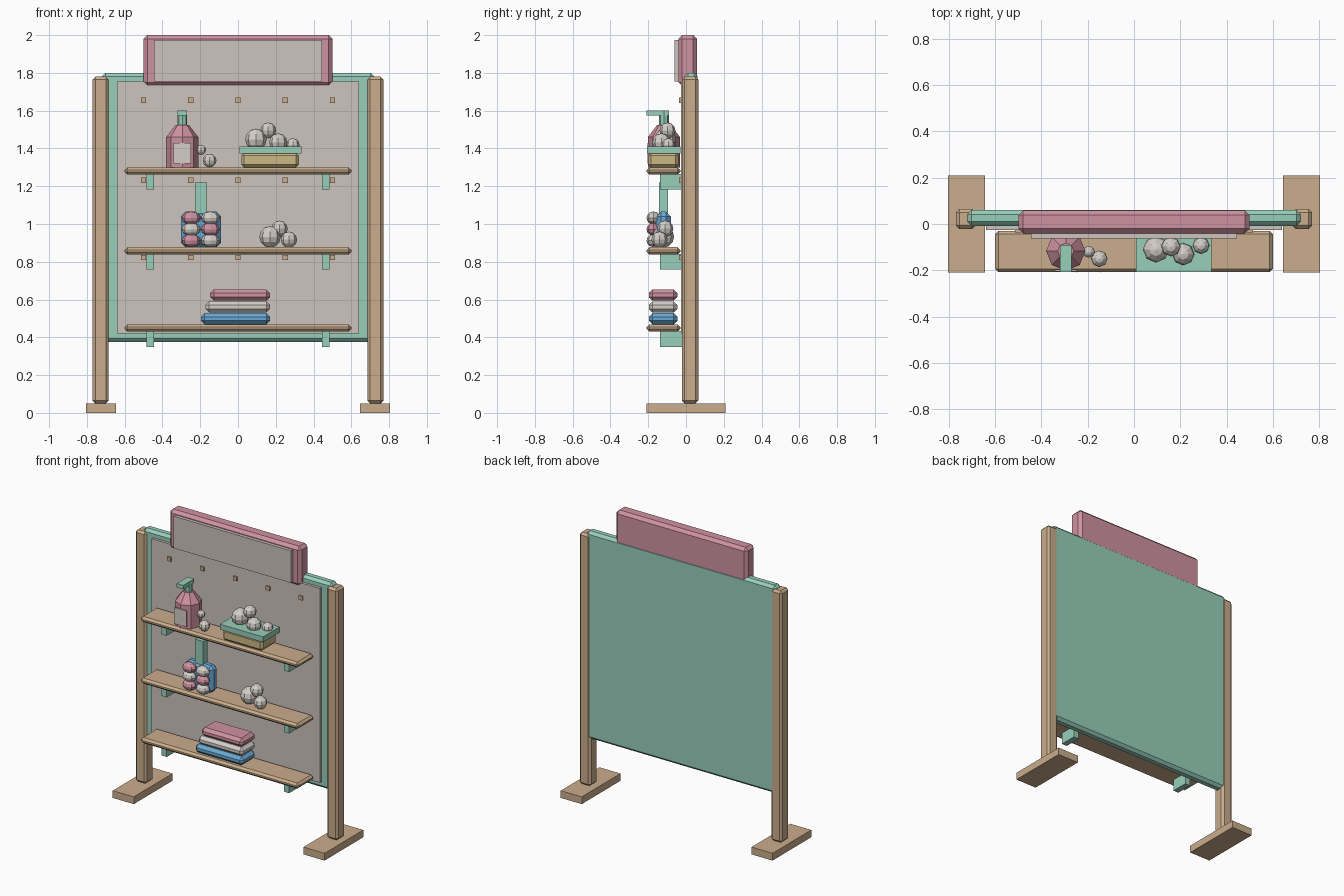
import bpy
import bmesh
from mathutils import Matrix

cube = bpy.data.objects.get("Cube")
if cube:
    bpy.data.objects.remove(cube, do_unlink=True)


def material(name, rgb):
    """Make one flat material from an 8-bit display colour."""
    lin = [((c / 255 + 0.055) / 1.055) ** 2.4 for c in rgb] + [1]
    m = bpy.data.materials.new(name)
    m.use_nodes = True
    m.diffuse_color = lin
    m.node_tree.nodes["Principled BSDF"].inputs["Base Color"].default_value = lin
    return m


wood = material("wood", (202, 173, 140))
teal = material("teal", (152, 207, 187))
pink = material("pink", (207, 146, 162))
beige = material("warm grey", (205, 195, 189))
white = material("soap white", (212, 206, 200))
blue = material("blue", (106, 169, 211))
straw = material("straw", (204, 184, 132))


def finish(name, bm, mat):
    mesh = bpy.data.meshes.new(name)
    bm.to_mesh(mesh)
    bm.free()
    mesh.materials.append(mat)
    obj = bpy.data.objects.new(name, mesh)
    bpy.context.collection.objects.link(obj)
    return obj


def box(name, mat, xs, ys, zs, bevel=0):
    """Box between the given limits, with an optional chamfer."""
    bm = bmesh.new()
    size = [b - a for a, b in (xs, ys, zs)]
    mid = [(a + b) / 2 for a, b in (xs, ys, zs)]
    bmesh.ops.create_cube(bm, size=1, matrix=Matrix.Translation(mid) @ Matrix.Diagonal((*size, 1)))
    if bevel:
        bmesh.ops.bevel(bm, geom=bm.edges[:], offset=bevel, segments=1,
                        affect='EDGES', profile=0.5)
    return finish(name, bm, mat)


def ball(name, mat, centre, radii, segments=8, rings=6):
    bm = bmesh.new()
    bmesh.ops.create_uvsphere(bm, u_segments=segments, v_segments=rings, radius=1,
                              matrix=Matrix.Translation(centre) @ Matrix.Diagonal((*radii, 1)))
    return finish(name, bm, mat)


def tube(name, mat, x, y, z0, z1, r0, r1, sides=8):
    bm = bmesh.new()
    bmesh.ops.create_cone(bm, cap_ends=True, segments=sides, radius1=r0, radius2=r1,
                          depth=z1 - z0, matrix=Matrix.Translation((x, y, (z0 + z1) / 2)))
    return finish(name, bm, mat)


# Frame: feet, posts, board and display panel
for side, s in (("right", -1), ("left", 1)):
    def span(a, b):
        return sorted((s * a, s * b))
    box(side + "_foot", wood, span(0.645, 0.805), (-0.21, 0.21), (0, 0.05))
    box(side + "_post", wood, span(0.685, 0.77), (-0.022, 0.065), (0.05, 1.78), 0.015)
box("back_board", teal, (-0.72, 0.72), (-0.008, 0.06), (0.375, 1.8), 0.018)
box("display_panel", beige, (-0.64, 0.64), (-0.026, 0), (0.42, 1.755))

# Header sign
box("header", pink, (-0.5, 0.5), (-0.04, 0.058), (1.73, 2), 0.02)
box("header_panel", beige, (-0.445, 0.445), (-0.062, -0.03), (1.755, 1.975))

# Shelves with brackets, and rows of pegs
for name, top in (("upper", 1.3), ("middle", 0.877), ("lower", 0.468)):
    box(name + "_shelf", wood, (-0.6, 0.6), (-0.208, -0.03), (top - 0.038, top), 0.014)
    for side, x in (("right", -0.465), ("left", 0.465)):
        box(f"{name}_{side}_bracket", teal, (x - 0.02, x + 0.02), (-0.138, -0.02),
            (top - 0.118, top - 0.035))
for row, z in (("top", 1.655), ("middle", 1.232), ("bottom", 0.823)):
    for i in range(5):
        x = (i - 2) * 0.25
        box(f"{row}_peg_{i + 1}", wood, (x - 0.014, x + 0.014), (-0.036, -0.02),
            (z - 0.014, z + 0.014))

# Pump bottle
bx, by = -0.295, -0.117
tube("bottle_body", pink, bx, by, 1.3, 1.46, 0.085, 0.085)
tube("bottle_shoulder", pink, bx, by, 1.46, 1.525, 0.085, 0.035)
tube("pump_neck", teal, bx, by, 1.52, 1.6, 0.026, 0.026)
box("pump_spout", teal, (bx - 0.025, bx + 0.025), (-0.208, -0.09), (1.575, 1.602))
box("bottle_label", white, (bx - 0.046, bx + 0.046), (-0.205, -0.196), (1.32, 1.43))

# Soap tray
box("tray_base", straw, (0.018, 0.322), (-0.2, -0.04), (1.3, 1.378), 0.015)
box("tray_rim", teal, (0.008, 0.335), (-0.207, -0.028), (1.373, 1.41))

# Soap bubbles
bubbles = (
    (-0.195, -0.12, 1.392, 0.026), (-0.15, -0.15, 1.336, 0.036),
    (0.095, -0.11, 1.448, 0.057), (0.16, -0.098, 1.495, 0.042),
    (0.213, -0.13, 1.432, 0.048), (0.29, -0.093, 1.418, 0.036),
    (0.17, -0.12, 0.932, 0.057), (0.22, -0.11, 0.975, 0.043),
    (0.27, -0.14, 0.917, 0.043),
)
for i, (x, y, z, r) in enumerate(bubbles):
    ball(f"bubble_{i + 1}", white, (x, y, z), (r, r, r))

# Brush with two columns of tufts
box("brush_head", blue, (-0.302, -0.09), (-0.158, -0.08), (0.877, 1.065), 0.025)
box("brush_handle", teal, (-0.228, -0.165), (-0.142, -0.096), (1.05, 1.22))
for col, x in enumerate((-0.248, -0.146)):
    for row, z in enumerate((0.912, 0.972, 1.032)):
        ball(f"tuft_{col + 1}_{row + 1}", white if (col + row) % 2 else pink,
             (x, -0.172, z), (0.05, 0.037, 0.034))

# Folded towels
for i, (mat, x) in enumerate(((blue, -0.197), (white, -0.173), (pink, -0.148))):
    z = 0.468 + i * 0.063
    box(f"towel_{i + 1}", mat, (x, 0.17), (-0.197, -0.045), (z, z + 0.06), 0.02)
